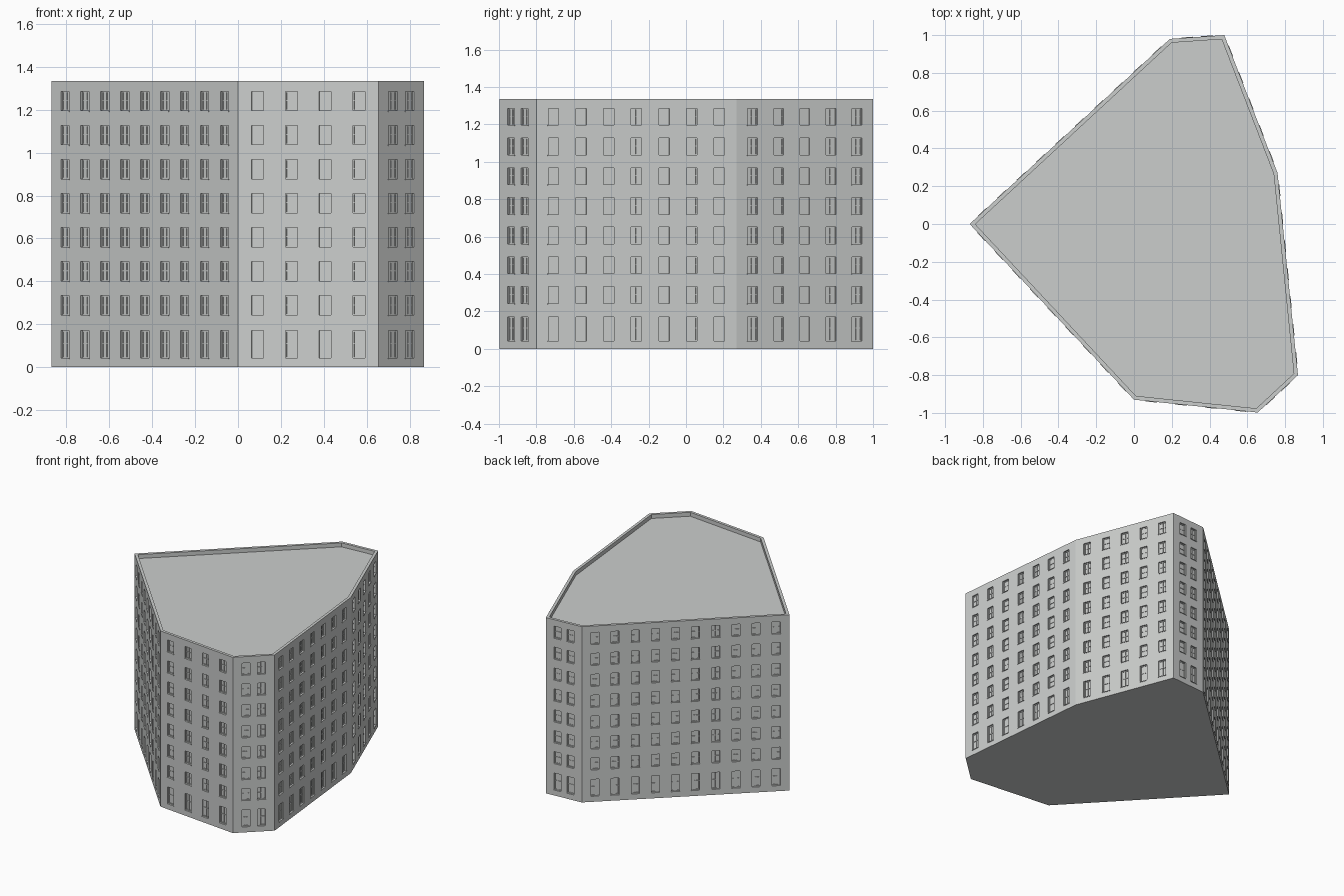
import bpy, bmesh
from mathutils import Vector

if "Cube" in bpy.data.objects:
    bpy.data.objects.remove(bpy.data.objects["Cube"])

# footprint, counter-clockwise, with window columns for the wall starting at each corner
PLAN = [(-0.87, 0.0, 9), (0.0, -0.93, 4), (0.655, -0.998, 2), (0.868, -0.80, 7),
        (0.76, 0.27, 5), (0.478, 1.0, 2), (0.19, 0.98, 10)]
H, RIM, DROP = 1.335, 0.021, 0.03
WIN_W, RECESS, MARGIN = 0.056, 0.014, 0.092
ROWS = [(0.043, 0.170)] + [(0.288 + 0.1588 * i - 0.045, 0.288 + 0.1588 * i + 0.045) for i in range(7)]

grey = bpy.data.materials.new("pale grey")
grey.diffuse_color = (0.60, 0.615, 0.607, 1)
grey.use_nodes = True
grey.node_tree.nodes["Principled BSDF"].inputs["Base Color"].default_value = grey.diffuse_color

corners = [Vector((x, y, 0)) for x, y, n in PLAN]
N = len(corners)
UP = Vector((0, 0, 1))


def finish(bm, name):
    bmesh.ops.remove_doubles(bm, verts=bm.verts, dist=1e-5)
    me = bpy.data.meshes.new(name)
    bm.to_mesh(me)
    bm.free()
    me.materials.append(grey)
    ob = bpy.data.objects.new(name, me)
    bpy.context.collection.objects.link(ob)
    return ob


def face(bm, pts):
    bm.faces.new([bm.verts.new(p) for p in pts])


def wall_frame(i):
    a, b = corners[i], corners[(i + 1) % N]
    t = (b - a).normalized()
    n = t.cross(UP)
    return (lambda s, z, d=0.0: a + t * s + n * d + UP * z), (b - a).length


def bar(bm, P, s0, s1, z0, z1, d0, d1):
    # box on a wall without its back
    def q(*c):
        face(bm, [P(*k) for k in c])
    q((s0, z0, d1), (s1, z0, d1), (s1, z1, d1), (s0, z1, d1))
    q((s0, z0, d0), (s0, z0, d1), (s0, z1, d1), (s0, z1, d0))
    q((s1, z0, d1), (s1, z0, d0), (s1, z1, d0), (s1, z1, d1))
    q((s0, z1, d1), (s1, z1, d1), (s1, z1, d0), (s0, z1, d0))
    q((s0, z0, d0), (s1, z0, d0), (s1, z0, d1), (s0, z0, d1))


walls, panes, frames, sills = (bmesh.new() for _ in range(4))
for i in range(N):
    P, L = wall_frame(i)
    n = PLAN[i][2]
    step = (L - 2 * MARGIN) / (n - 1)
    ss, zs = [0.0], [0.0]
    for k in range(n):
        c = MARGIN + k * step
        ss += [c - WIN_W / 2, c + WIN_W / 2]
    for z0, z1 in ROWS:
        zs += [z0, z1]
    ss.append(L)
    zs.append(H)
    for u in range(len(ss) - 1):
        for v in range(len(zs) - 1):
            s0, s1, z0, z1 = ss[u], ss[u + 1], zs[v], zs[v + 1]
            if not (u % 2 and v % 2):
                face(walls, [P(s0, z0), P(s1, z0), P(s1, z1), P(s0, z1)])
                continue
            # window reveal and pane
            ring = [(s0, z0), (s1, z0), (s1, z1), (s0, z1)]
            for j in range(4):
                p, q = ring[j], ring[(j + 1) % 4]
                face(walls, [P(*p), P(*q), P(*q, -RECESS), P(*p, -RECESS)])
            face(panes, [P(*p, -RECESS) for p in ring])
            # casement frame, mullion and transom
            f, d0, d1 = 0.005, -RECESS, -RECESS + 0.004
            m, zt = (s0 + s1) / 2, z0 + (z1 - z0) * 0.53
            bar(frames, P, s0, s0 + f, z0, z1, d0, d1)
            bar(frames, P, s1 - f, s1, z0, z1, d0, d1)
            bar(frames, P, s0 + f, s1 - f, z0, z0 + f, d0, d1)
            bar(frames, P, s0 + f, s1 - f, z1 - f, z1, d0, d1)
            bar(frames, P, m - f / 2, m + f / 2, z0 + f, z1 - f, d0, d1)
            bar(frames, P, s0 + f, s1 - f, zt - f / 2, zt + f / 2, d0, d1)
            # thin sill
            bar(sills, P, s0 - 0.003, s1 + 0.003, z0 - 0.005, z0, 0, 0.003)

# underside
face(walls, list(reversed(corners)))
finish(walls, "walls")
finish(panes, "window_panes")
finish(frames, "window_frames")
finish(sills, "window_sills")

# parapet rim: footprint offset inwards by mitred corners
inner = []
for i in range(N):
    t0 = (corners[i] - corners[i - 1]).normalized()
    t1 = (corners[(i + 1) % N] - corners[i]).normalized()
    n0, n1 = t0.cross(UP), t1.cross(UP)
    inner.append(corners[i] - (n0 + n1) * RIM / (1 + n0.dot(n1)))
bm = bmesh.new()
top, low = UP * H, UP * (H - DROP)
for i in range(N):
    j = (i + 1) % N
    face(bm, [corners[i] + top, corners[j] + top, inner[j] + top, inner[i] + top])
    face(bm, [inner[i] + top, inner[j] + top, inner[j] + low, inner[i] + low])
finish(bm, "parapet")

# sunken flat roof
bm = bmesh.new()
face(bm, [p + low for p in inner])
finish(bm, "roof")
